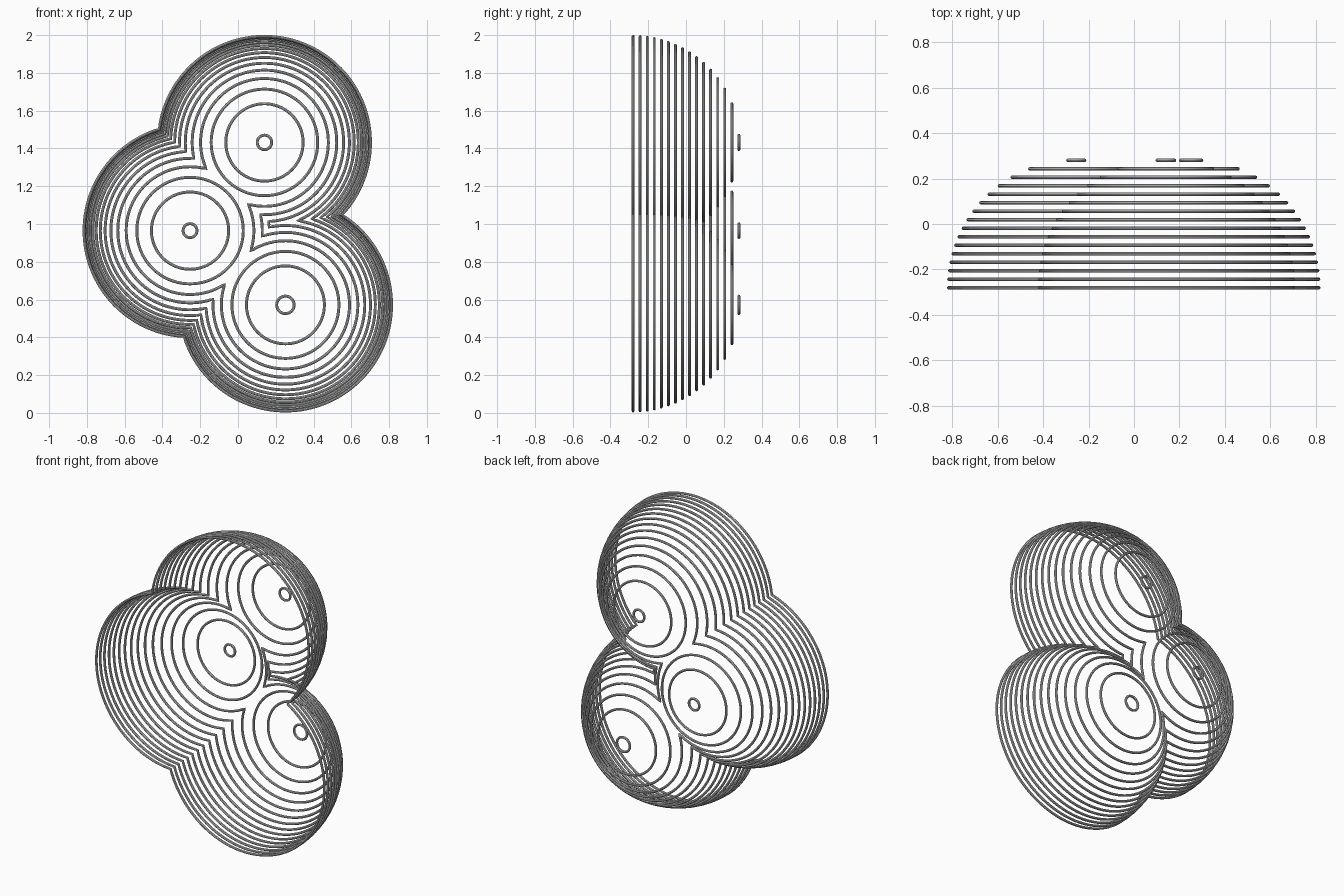
import bpy
from math import sqrt, acos, atan2, cos, sin, pi, hypot, ceil

if "Cube" in bpy.data.objects:
    bpy.data.objects.remove(bpy.data.objects["Cube"])

# three overlapping domes: centre x, centre z, radius
DOMES = [(0.14, 1.432, 0.5613), (-0.254, 0.965, 0.5612), (0.251, 0.572, 0.5619)]
LEVELS, HALF, WIRE, STEPS = 16, 0.28, 0.0077, 128


def outer_arcs(circles):
    """Arcs of each circle lying outside the others, counter-clockwise."""
    arcs = []
    for i, (x, z, r) in enumerate(circles):
        cuts = []
        others = [c for j, c in enumerate(circles) if j != i]
        for ox, oz, orad in others:
            d = hypot(ox - x, oz - z)
            if d < r + orad:
                half = acos((d * d + r * r - orad * orad) / (2 * d * r))
                mid = atan2(oz - z, ox - x)
                cuts += [(mid - half) % (2 * pi), (mid + half) % (2 * pi)]
        cuts.sort()
        spans = [(0, 2 * pi)]
        if cuts:
            spans = list(zip(cuts, cuts[1:] + [cuts[0] + 2 * pi]))
        for a, b in spans:
            m = (a + b) / 2
            px, pz = x + r * cos(m), z + r * sin(m)
            if not cuts or all(hypot(px - ox, pz - oz) >= orad for ox, oz, orad in others):
                n = max(2, ceil(STEPS * (b - a) / (2 * pi)))
                arcs.append([(x + r * cos(a + (b - a) * k / n),
                              z + r * sin(a + (b - a) * k / n)) for k in range(n + 1)])
    return arcs


def closed_loops(arcs):
    """Join arcs end to start into closed outlines."""
    def near(p, q):
        return hypot(p[0] - q[0], p[1] - q[1]) < 1e-5
    loops = []
    while arcs:
        loop = arcs.pop(0)
        while not near(loop[-1], loop[0]):
            nxt = next((a for a in arcs if near(a[0], loop[-1])), None)
            if nxt is None:
                break
            arcs.remove(nxt)
            loop = loop + nxt[1:]
        loops.append(loop[:-1])
    return loops


# one contour wire object per slice, from the flat base to the dome tips
for k in range(LEVELS):
    h = 2 * HALF * k / (LEVELS - 1)
    y = h - HALF
    circles = [(x, z, sqrt(r * r - h * h)) for x, z, r in DOMES]
    curve = bpy.data.curves.new(f"contour_wire_{k + 1}", 'CURVE')
    curve.dimensions = '3D'
    curve.bevel_depth = WIRE
    curve.bevel_resolution = 2
    for loop in closed_loops(outer_arcs(circles)):
        spline = curve.splines.new('POLY')
        spline.points.add(len(loop) - 1)
        for p, (x, z) in zip(spline.points, loop):
            p.co = (x, y, z, 1)
        spline.use_cyclic_u = True
        spline.use_smooth = True
    obj = bpy.data.objects.new(f"contour_wire_{k + 1}", curve)
    bpy.context.collection.objects.link(obj)
    obj.select_set(True)
    bpy.context.view_layer.objects.active = obj

# wires become smooth-shaded meshes
bpy.ops.object.convert(target='MESH')
bpy.ops.object.shade_smooth_by_angle()
